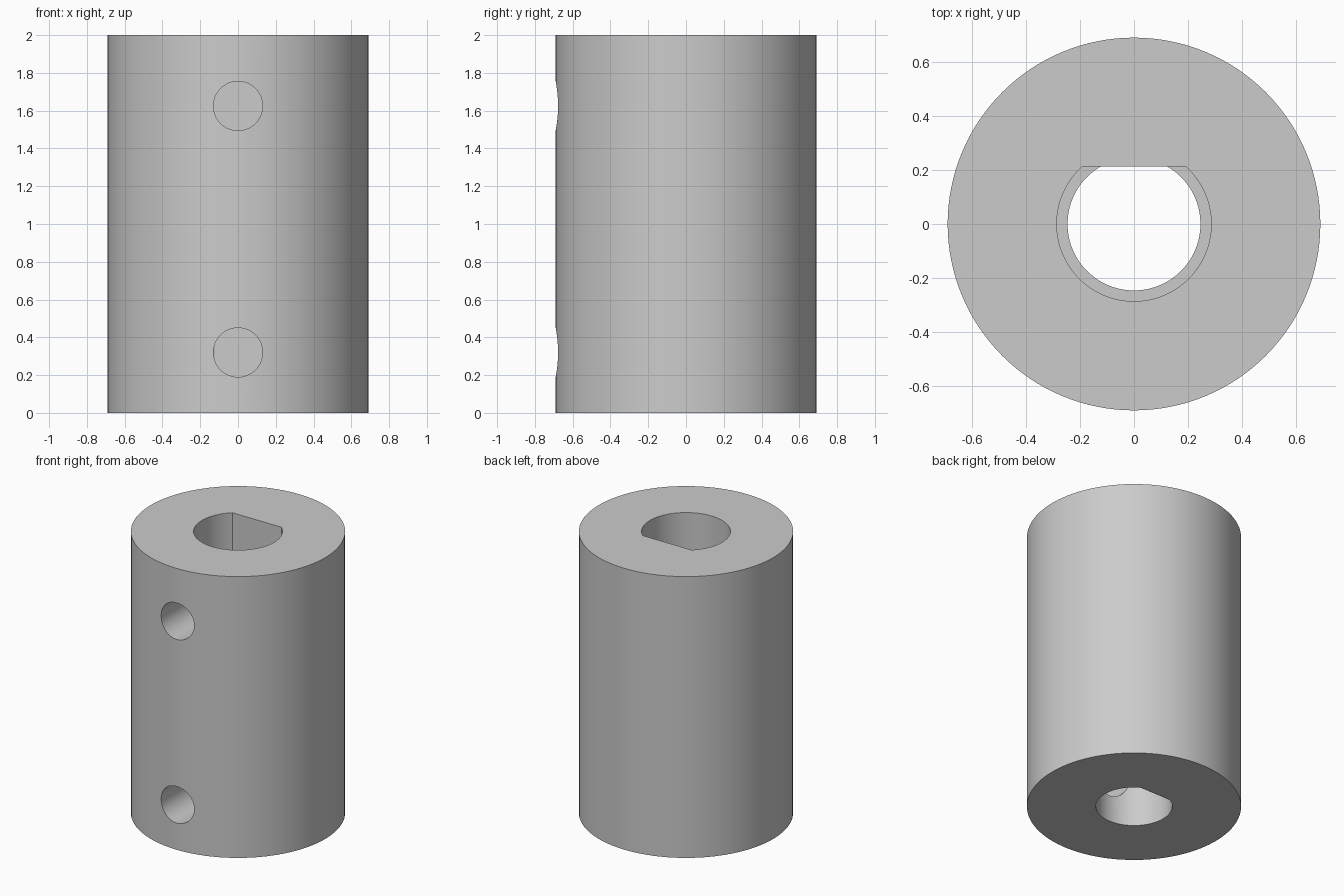
import bpy, bmesh, math
from mathutils import Matrix

cube = bpy.data.objects.get("Cube")
if cube:
    bpy.data.objects.remove(cube, do_unlink=True)

RADIUS, HEIGHT, STEP = 0.69, 2.0, 1.0
FLAT_Y = 0.212


def grey_material():
    mat = bpy.data.materials.new("grey metal")
    colour = (0.6, 0.6, 0.6, 1)
    mat.use_nodes = True
    mat.diffuse_color = colour
    mat.node_tree.nodes["Principled BSDF"].inputs["Base Color"].default_value = colour
    return mat


def prism(name, outline, z0, z1, turn=Matrix.Identity(4)):
    """Extrude a flat outline from z0 to z1, then place it."""
    bm = bmesh.new()
    face = bm.faces.new([bm.verts.new((x, y, z0)) for x, y in outline])
    top = bmesh.ops.extrude_face_region(bm, geom=[face])["geom"]
    verts = [v for v in top if isinstance(v, bmesh.types.BMVert)]
    bmesh.ops.translate(bm, verts=verts, vec=(0, 0, z1 - z0))
    bmesh.ops.transform(bm, matrix=turn, verts=bm.verts)
    bmesh.ops.recalc_face_normals(bm, faces=bm.faces)
    mesh = bpy.data.meshes.new(name)
    bm.to_mesh(mesh)
    bm.free()
    obj = bpy.data.objects.new(name, mesh)
    bpy.context.collection.objects.link(obj)
    return obj


def arc(radius, start=0.0, sweep=2 * math.pi, count=128, closed=True):
    steps = count if closed else count - 1
    return [(radius * math.cos(start + sweep * i / steps),
             radius * math.sin(start + sweep * i / steps)) for i in range(count)]


def d_outline(radius):
    """Circle cut off by a flat at the back."""
    a = math.asin(FLAT_Y / radius)
    return arc(radius, math.pi - a, math.pi + 2 * a, 96, closed=False)


# Solid sleeve
body = prism("coupling_sleeve", arc(RADIUS), 0, HEIGHT)
body.data.materials.append(grey_material())

# Stepped D-shaped bore: narrow below, wide above
cutters = [prism("narrow_bore_cutter", d_outline(0.246), -0.1, HEIGHT + 0.1),
           prism("wide_bore_cutter", d_outline(0.286), STEP, HEIGHT + 0.1)]

# Set screw holes through the front wall
for z in (0.32, 1.625):
    turn = Matrix.Translation((0, 0, z)) @ Matrix.Rotation(math.pi / 2, 4, "X")
    cutters.append(prism("screw_hole_cutter", arc(0.13, count=64), 0.05, 0.9, turn))

bpy.context.view_layer.objects.active = body
body.select_set(True)
for cutter in cutters:
    cutter.hide_render = True
    mod = body.modifiers.new(cutter.name, "BOOLEAN")
    mod.operation = "DIFFERENCE"
    mod.solver = "EXACT"
    mod.object = cutter
    bpy.ops.object.modifier_apply(modifier=mod.name)
    bpy.data.objects.remove(cutter, do_unlink=True)

bpy.ops.object.shade_smooth_by_angle(angle=math.radians(30))
